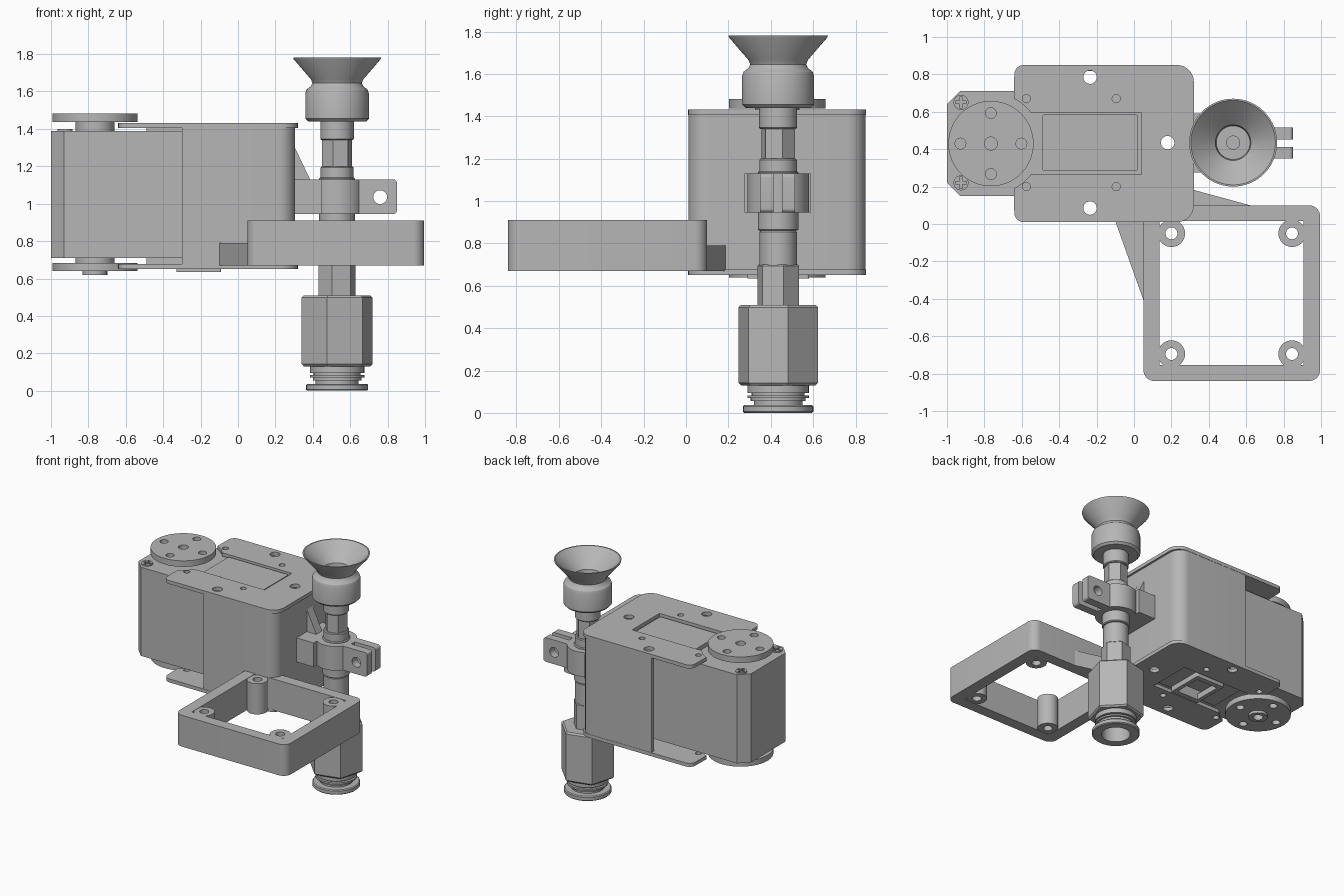
import bpy, bmesh
from math import pi, sin, cos, radians
from mathutils import Vector, Matrix

if "Cube" in bpy.data.objects:
    bpy.data.objects.remove(bpy.data.objects["Cube"])

grey = bpy.data.materials.new("grey plastic")
grey.use_nodes = True
colour = (0.47, 0.47, 0.47, 1)
grey.diffuse_color = colour
grey.node_tree.nodes["Principled BSDF"].inputs["Base Color"].default_value = colour


def finish(name, bm, loc=(0, 0, 0), rot=None):
    bmesh.ops.remove_doubles(bm, verts=bm.verts, dist=0.0004)
    bmesh.ops.recalc_face_normals(bm, faces=bm.faces)
    if rot:
        bm.transform(rot)
    bm.transform(Matrix.Translation(loc))
    me = bpy.data.meshes.new(name)
    bm.to_mesh(me)
    bm.free()
    me.materials.append(grey)
    ob = bpy.data.objects.new(name, me)
    bpy.context.collection.objects.link(ob)
    bpy.ops.object.select_all(action='DESELECT')
    ob.select_set(True)
    bpy.context.view_layer.objects.active = ob
    bpy.ops.object.shade_smooth_by_angle(angle=radians(32))
    return ob


def circle(x, y, r, n=32):
    return [(x + r * cos(2 * pi * i / n), y + r * sin(2 * pi * i / n)) for i in range(n)]


def arc(x, y, r, a0, a1, n=12):
    return [(x + r * cos(radians(a0 + (a1 - a0) * i / n)),
             y + r * sin(radians(a0 + (a1 - a0) * i / n))) for i in range(n + 1)]


def rounded(x0, x1, y0, y1, left=0, right=None):
    """Rectangle outline with rounded corners, counter-clockwise."""
    right = left if right is None else right
    pts = []
    for cx, cy, r, a in ((x0, y0, left, 180), (x1, y0, right, 270),
                         (x1, y1, right, 0), (x0, y1, left, 90)):
        if r:
            sx, sy = (1 if cx == x0 else -1), (1 if cy == y0 else -1)
            pts += arc(cx + sx * r, cy + sy * r, r, a, a + 90, 8)
        else:
            pts.append((cx, cy))
    return pts


def prism(name, outline, a, b, holes=(), upright=False):
    """Filled outline with holes, raised from a to b (along y when upright)."""
    cu = bpy.data.curves.new(name, 'CURVE')
    cu.dimensions, cu.fill_mode, cu.extrude = '2D', 'BOTH', (b - a) / 2
    for pts in (outline, *holes):
        sp = cu.splines.new('POLY')
        sp.points.add(len(pts) - 1)
        for p, (x, y) in zip(sp.points, pts):
            p.co = (x, y, 0, 1)
        sp.use_cyclic_u = True
    tmp = bpy.data.objects.new(name + " outline", cu)
    bpy.context.collection.objects.link(tmp)
    deps = bpy.context.evaluated_depsgraph_get()
    me = bpy.data.meshes.new_from_object(tmp.evaluated_get(deps))
    bm = bmesh.new()
    bm.from_mesh(me)
    bpy.data.objects.remove(tmp)
    bpy.data.curves.remove(cu)
    bpy.data.meshes.remove(me)
    mid = (a + b) / 2
    if upright:
        return finish(name, bm, (0, mid, 0), Matrix.Rotation(pi / 2, 4, 'X'))
    return finish(name, bm, (0, 0, mid))


def lathe(name, profile, x, y, n=40, turn=0):
    bm = bmesh.new()
    vs = [bm.verts.new((r, 0, z)) for r, z in profile]
    es = [bm.edges.new(p) for p in zip(vs, vs[1:])]
    bmesh.ops.spin(bm, geom=vs + es, cent=(0, 0, 0), axis=(0, 0, 1),
                   angle=2 * pi, steps=n, use_duplicate=False)
    return finish(name, bm, (x, y, 0), Matrix.Rotation(radians(turn), 4, 'Z'))


def rod(name, r, z0, z1, n=40, turn=0, c=0.006):
    lathe(name, [(0, z0), (r - c, z0), (r, z0 + c), (r, z1 - c), (r - c, z1), (0, z1)],
          AX, AY, n, turn)


AX, AY = 0.53, 0.435      # tool axis
HX, HY = -0.765, 0.43     # servo shaft axis

# Servo body with chamfered end corners
prism("servo_body", [(-1, 0.22), (-0.93, 0.15), (0.09, 0.15), (0.09, 0.71),
                     (-0.93, 0.71), (-1, 0.64)], 0.71, 1.39)
prism("servo_top_panel", rounded(-0.49, 0.02, 0.285, 0.585, 0.01), 1.385, 1.42)
prism("servo_bottom_panel", rounded(-0.49, 0.02, 0.285, 0.585, 0.01), 0.675, 0.715,
      [rounded(-0.33, -0.09, 0.33, 0.54)])
prism("servo_bottom_rim", rounded(-0.33, -0.09, 0.29, 0.58, 0.01), 0.635, 0.68,
      [rounded(-0.3, -0.12, 0.33, 0.54)])

# Cross-head screws on the servo
for i, sy in enumerate((0.22, 0.65)):
    cross = []
    for k in range(4):
        for p in ((0.03, -0.007), (0.03, 0.007), (0.007, 0.007)):
            v = Matrix.Rotation(k * pi / 2, 2) @ Vector(p)
            cross.append((-0.925 + v.x, sy + v.y))
    prism(f"servo_screw_{i + 1}", circle(-0.925, sy, 0.04), 1.385, 1.4, [cross])

# Output discs, top and bottom
disc_holes = [circle(HX, HY, 0.035, 20)] + [
    circle(HX + 0.163 * cos(k * pi / 2), HY + 0.163 * sin(k * pi / 2), 0.029, 20) for k in range(4)]
prism("top_horn", circle(HX, HY, 0.228, 64), 1.436, 1.482, disc_holes)
prism("top_horn_neck", circle(HX, HY, 0.105), 1.38, 1.44)
prism("bottom_horn", circle(HX, HY, 0.228, 64), 0.64, 0.682, disc_holes)
prism("bottom_horn_neck", circle(HX, HY, 0.105), 0.676, 0.72)
prism("bottom_horn_hub", circle(HX, HY, 0.066), 0.62, 0.645, [circle(HX, HY, 0.035, 20)])

# Bracket plates, notched around the horn and the servo panel
plate = [p for p in rounded(-0.64, 0.32, 0.01, 0.85, 0.05, 0.09)]
notch = (arc(HX, HY, 0.27, 63, 38) + [(0.04, 0.596), (0.04, 0.264)] + arc(HX, HY, 0.27, -38, -63))
bolt_holes = [circle(x, y, 0.036, 24) for x, y in ((-0.235, 0.785), (-0.235, 0.085), (0.18, 0.435))]
bolt_holes += [circle(x, y, 0.022, 16) for x in (-0.575, -0.095) for y in (0.2, 0.67)]
for name, z0, z1 in (("bracket_top_plate", 1.405, 1.432), ("bracket_bottom_plate", 0.65, 0.677)):
    prism(name, plate + notch, z0, z1, bolt_holes)

# Bracket side and end wall, one U-shaped shell
shell = ([(-0.3, 0.012)] + arc(0.215, 0.102, 0.09, 270, 360, 8)
         + arc(0.215, 0.758, 0.09, 0, 90, 8) + [(-0.3, 0.848), (-0.3, 0.818)]
         + arc(0.215, 0.758, 0.06, 90, 0, 8) + arc(0.215, 0.102, 0.06, 360, 270, 8) + [(-0.3, 0.042)])
prism("bracket_wall", shell, 0.66, 1.42)

# Square mounting frame with corner bosses
boss_at = [(x, y) for x in (0.2, 0.845) for y in (-0.695, -0.05)]
prism("mount_frame", rounded(0.05, 0.995, -0.84, 0.1, 0.06), 0.67, 0.91,
      [rounded(0.137, 0.907, -0.755, 0.015)])
for i, (x, y) in enumerate(boss_at):
    prism(f"frame_boss_{i + 1}", circle(x, y, 0.073), 0.672, 0.908, [circle(x, y, 0.032, 24)])
prism("frame_brace_front", [(-0.1, 0.015), (0.055, -0.42), (0.055, 0.015)], 0.67, 0.79)
prism("frame_brace_side", [(0.29, 0.19), (0.29, 0.095), (0.64, 0.095)], 0.67, 0.79)

# Split clamp holding the rod
prism("clamp_base", rounded(0.29, 0.45, 0.275, 0.59), 0.945, 1.13)
prism("clamp_ring", circle(AX, AY, 0.145, 48), 0.945, 1.13, [circle(AX, AY, 0.085)])
for name, y0 in (("clamp_ear_front", 0.35), ("clamp_ear_back", 0.453)):
    prism(name, rounded(0.62, 0.85, 0.945, 1.13, 0, 0.02), y0, y0 + 0.062,
          [circle(0.76, 1.035, 0.037, 24)], upright=True)
prism("clamp_rib", [(0.29, 1.12), (0.39, 1.12), (0.29, 1.33)], 0.4, 0.47, upright=True)

# Push-in fitting at the foot of the rod
lathe("fitting_collar", [(0, 0.12), (0.1, 0.12), (0.1, 0), (0.16, 0), (0.166, 0.006), (0.166, 0.03),
                         (0.16, 0.037), (0.115, 0.037), (0.115, 0.055), (0.13, 0.055), (0.13, 0.07),
                         (0.145, 0.07), (0.145, 0.083), (0.125, 0.083), (0.125, 0.095),
                         (0.145, 0.095), (0.145, 0.14), (0, 0.14)], AX, AY)
rod("fitting_nut", 0.195, 0.13, 0.51, 6, 14, 0.012)

# Rod sections
rod("rod_lower_hex", 0.102, 0.5, 0.7, 6, 14)
rod("rod_middle", 0.088, 0.69, 0.86)
rod("rod_collar", 0.096, 0.86, 1.14)
rod("rod_upper", 0.088, 1.12, 1.2)
rod("rod_upper_hex", 0.082, 1.19, 1.35, 6, 14)
rod("rod_tip", 0.09, 1.34, 1.45)

# Suction cup
lathe("suction_cup", [(0, 1.44), (0.155, 1.44), (0.17, 1.455), (0.17, 1.59), (0.163, 1.61), (0.14, 1.628),
                      (0.132, 1.645), (0.14, 1.665), (0.232, 1.772), (0.235, 1.782), (0.226, 1.782),
                      (0.095, 1.66), (0.09, 1.63), (0.035, 1.63), (0.035, 1.5), (0, 1.5)], AX, AY, 56)
